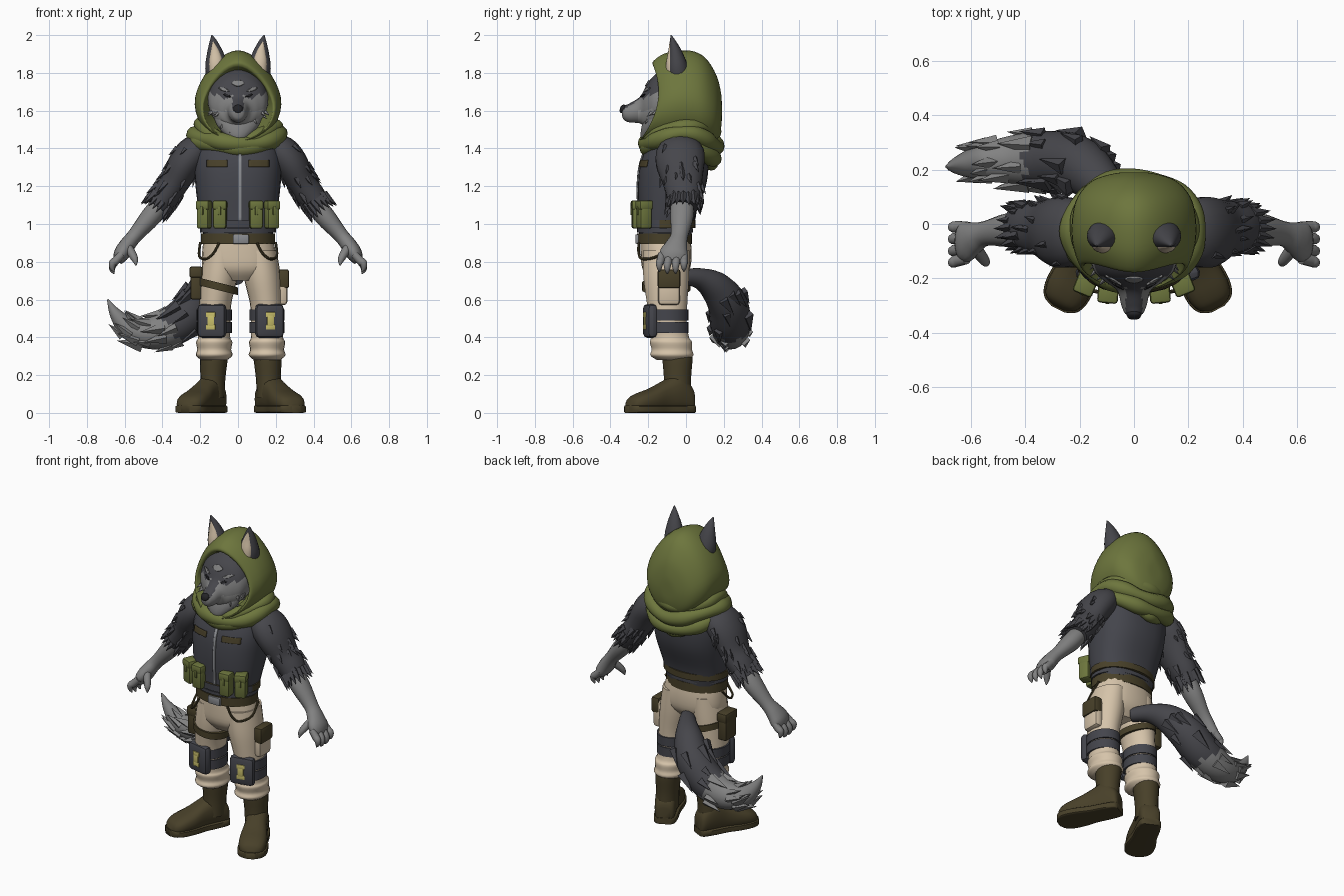
import bpy, bmesh, random
from math import sin, cos, pi, radians, copysign
from mathutils import Vector, Matrix
from mathutils.bvhtree import BVHTree

random.seed(4)
if "Cube" in bpy.data.objects:
    bpy.data.objects.remove(bpy.data.objects["Cube"])

X, Y, Z = Vector((1, 0, 0)), Vector((0, 1, 0)), Vector((0, 0, 1))
FLAT, UPRIGHT = (X, Y), (X, Z)


def material(name, shade):
    linear = [((int(shade[i:i + 2], 16) / 255 + .055) / 1.055) ** 2.4 for i in (0, 2, 4)]
    mat = bpy.data.materials.new(name)
    mat.use_nodes = True
    mat.diffuse_color = (*linear, 1)
    mat.node_tree.nodes["Principled BSDF"].inputs["Base Color"].default_value = (*linear, 1)
    return mat


green = material("olive green", "6D763D")
charcoal = material("charcoal fur", "46464B")
vest_grey = material("slate cloth", "44454C")
grey = material("mid grey fur", "828282")
pale = material("pale grey fur", "969695")
brown = material("dark brown leather", "484029")
beige = material("beige cloth", "D6C4AA")
yellow = material("dull yellow", "C8BE6A")
black = material("near black", "232326")
steel = material("steel", "8A8C90")


def finish(name, bm, mats, rule=None):
    """Turn a bmesh into a smooth shaded object, colouring faces by a rule."""
    bmesh.ops.recalc_face_normals(bm, faces=bm.faces)
    bm.normal_update()
    if rule:
        for face in bm.faces:
            face.material_index = rule(face.calc_center_median(), face.normal)
    mesh = bpy.data.meshes.new(name)
    bm.to_mesh(mesh)
    bm.free()
    for mat in mats if isinstance(mats, list) else [mats]:
        mesh.materials.append(mat)
    mesh.polygons.foreach_set("use_smooth", [True] * len(mesh.polygons))
    mesh.set_sharp_from_angle(angle=radians(42))
    obj = bpy.data.objects.new(name, mesh)
    bpy.context.collection.objects.link(obj)
    return obj


def spline(stations, steps, closed):
    pts = [Vector(s if len(s) == 5 else (*s, s[3])) for s in stations]
    n = len(pts)
    at = lambda i: pts[i % n] if closed else pts[min(max(i, 0), n - 1)]
    out = []
    for i in range(n if closed else n - 1):
        a, b, c, d = (at(i + k) for k in (-1, 0, 1, 2))
        for k in range(steps):
            t = k / steps
            out.append((b * 2 + (c - a) * t + (a * 2 - b * 5 + c * 4 - d) * t * t
                        + (b * 3 - a - c * 3 + d) * t ** 3) * .5)
    return out if closed else out + [pts[-1]]


def loft(name, stations, mats, frame=None, ref=Y, sides=18, steps=4, closed=False,
         power=2, egg=0, rule=None, warp=None):
    """Skin rings of (x, y, z, width, depth); returns the object and its rings."""
    pts = spline(stations, steps, closed)
    n = len(pts)
    bm = bmesh.new()
    rings, info = [], []
    rnd = lambda f: copysign(abs(f) ** (2 / power), f)
    for i, q in enumerate(pts):
        nxt, prv = (pts[(i + k) % n] if closed else pts[min(max(i + k, 0), n - 1)] for k in (1, -1))
        tangent = (Vector(nxt[:3]) - Vector(prv[:3])).normalized()
        u = ref.cross(tangent).normalized()
        u, v = frame or (u, tangent.cross(u))
        mid = Vector(q[:3])
        ring = []
        for k in range(sides):
            c, s = rnd(cos(2 * pi * k / sides)), rnd(sin(2 * pi * k / sides))
            co = mid + u * max(q[3], .002) * c * (1 - egg * s) + v * max(q[4], .002) * s
            ring.append(bm.verts.new(warp(co) if warp else co))
        rings.append(ring)
        info.append((warp(mid) if warp else mid, [vert.co.copy() for vert in ring]))
    for i in range(n if closed else n - 1):
        a, b = rings[i], rings[(i + 1) % n]
        for k in range(sides):
            m = (k + 1) % sides
            bm.faces.new((a[k], a[m], b[m], b[k]))
    if not closed:
        bm.faces.new(rings[0])
        bm.faces.new(rings[-1])
    return finish(name, bm, mats, rule), info


def fur(name, info, lo, hi, count, length, mats, rule=None, keep=None, lift=.35):
    """Scatter pointed tufts over a lofted part, swept along its path."""
    bm = bmesh.new()
    for _ in range(count):
        i = min(int(random.uniform(lo, hi) * len(info)), len(info) - 2)
        mid, ring = info[i]
        p = random.choice(ring)
        if keep and not keep(p):
            continue
        d = ((info[i + 1][0] - mid).normalized() + (p - mid).normalized() * lift).normalized()
        size = length * random.uniform(.7, 1.2)
        place = Matrix.Translation(p + d * size * .2) @ d.to_track_quat('Z', 'Y').to_matrix().to_4x4()
        bmesh.ops.create_cone(bm, cap_ends=True, segments=4, radius1=size * .27, radius2=0,
                              depth=size, matrix=place)
    return finish(name, bm, mats, rule)


def box(name, size, at, mat, yaw=0, warp=None, bevel=.012):
    bm = bmesh.new()
    bmesh.ops.create_cube(bm, size=1)
    bmesh.ops.scale(bm, vec=size, verts=bm.verts)
    bmesh.ops.bevel(bm, geom=bm.edges[:], offset=bevel, segments=2, affect='EDGES', profile=.5)
    turn = Matrix.Rotation(radians(yaw), 3, 'Z')
    for vert in bm.verts:
        co = turn @ vert.co + Vector(at)
        vert.co = warp(co) if warp else co
    return finish(name, bm, mat)


def band(name, x, y, low, high, a, b, mats, warp=None, rule=None):
    return loft(name, [(x, y, low, a, b), (x, y, high, a, b)], mats, FLAT, steps=1, sides=28,
                warp=warp, rule=rule)


def plate(name, target, x, z, w, h, mat, rounding=0, slant=0):
    """Thin plate wrapped on the front of a part."""
    src = bmesh.new()
    src.from_mesh(target.data)
    tree = BVHTree.FromBMesh(src)
    bm = bmesh.new()
    bmesh.ops.create_grid(bm, x_segments=8, y_segments=8, size=1)
    for vert in bm.verts:
        gx, gy = vert.co.x, vert.co.y
        px = x + w / 2 * gx * (1 - rounding * gy * gy) ** .5
        pz = z + h / 2 * gy * (1 - rounding * gx * gx) ** .5 + slant * (px - x)
        hit = tree.ray_cast(Vector((px, -2, pz)), Y)[0]
        vert.co = (px, hit.y - .003, pz)
    src.free()
    obj = finish(name, bm, mat)
    thick = obj.modifiers.new("thickness", 'SOLIDIFY')
    thick.thickness, thick.offset = .008, 0
    return obj


# Torso, hips and belts
vest, _ = loft("vest", [(0, -.11, .94, .183, .138), (0, -.1, 1.05, .205, .15), (0, -.075, 1.2, .225, .18),
                        (0, -.06, 1.33, .23, .18), (0, -.04, 1.44, .2, .15), (0, -.03, 1.5, .12, .12)],
               vest_grey, FLAT, sides=28, power=2.4)
loft("hips", [(0, -.11, .95, .175, .13), (.005, -.105, .85, .195, .135), (.01, -.105, .76, .19, .125),
              (.01, -.105, .7, .1, .08)], beige, FLAT, sides=24, power=2.3)
band("belt", 0, -.113, .895, .95, .196, .146, brown)
band("vest_hem", 0, -.112, .955, .975, .2, .148, vest_grey)
band("webbing", 0, -.106, .98, 1.02, .208, .157, [brown, vest_grey], rule=lambda c, n: int(c.y < -.14))
box("buckle", (.085, .02, .05), (.015, -.258, .92), steel, bevel=.006)
plate("zipper", vest, .01, 1.18, .016, .38, steel)
for x in (-.11, .11):
    plate("chest_patch", vest, x, 1.32, .11, .035, brown)


# Hood and scarf
def rim_sweep(p):
    return p + Y * (.03 - 1.5 * (p.z - 1.7) ** 2) * min(1, max(0, -p.y * 6))


loft("hood", [(0, -.06, 1.64, .14, .15), (0, -.155, 1.635, .175, .19), (0, -.175, 1.64, .186, .2),
              (0, -.16, 1.65, .203, .215), (0, -.08, 1.665, .224, .243), (0, .02, 1.67, .225, .248),
              (0, .1, 1.65, .205, .232), (0, .16, 1.615, .15, .175), (0, .186, 1.6, .07, .09),
              (0, .19, 1.6, .01, .01)], green, UPRIGHT, sides=36, egg=.18, power=1.83, warp=rim_sweep)
loft("neck_cloth", [(0, 0, 1.36, .2, .15), (0, .01, 1.45, .24, .15), (0, .02, 1.53, .19, .13)],
     green, FLAT, sides=24)
for z, rx, ry, r, front, back in ((1.52, .2, .17, .038, .085, .03), (1.475, .225, .185, .044, .055, .06),
                                  (1.43, .225, .175, .042, .02, .095), (1.38, .15, .16, .03, 0, .06)):
    ring = []
    for k in range(16):
        t = 2 * pi * k / 16
        drop = (front if sin(t) < 0 else back) * sin(t) ** 2
        ring.append((rx * cos(t), -.025 + ry * sin(t), z - drop + .008 * sin(3 * t + z * 90),
                     r + .006 * sin(5 * t + z * 50)))
    loft("scarf_fold", ring, green, ref=Z, sides=12, closed=True)


# Head
def face_rule(c, n):
    side = abs(c.x)
    if c.z > 1.7 or (side < .03 and n.z > .4) or c.z > 1.66 + .5 * abs(side - .07):
        return 0
    return 2 if c.z < 1.6 and c.y > -.25 else 1


head, head_info = loft("head", [(0, .08, 1.67, .07, .07), (0, 0, 1.67, .14, .15), (0, -.1, 1.66, .16, .165),
                                (0, -.17, 1.64, .148, .145), (0, -.21, 1.62, .108, .112),
                                (0, -.245, 1.603, .062, .07), (0, -.3, 1.588, .046, .05),
                                (0, -.33, 1.588, .032, .035), (0, -.34, 1.59, .01, .01)],
                       [charcoal, grey, pale], UPRIGHT, sides=36, steps=6, rule=face_rule)
loft("nose", [(0, -.315, 1.612, .012), (0, -.33, 1.612, .027, .021), (0, -.347, 1.604, .02, .015),
              (0, -.351, 1.6, .004)], black, UPRIGHT, sides=12)
loft("chin_ruff", [(0, -.14, 1.6, .14, .07), (0, -.17, 1.52, .11, .065), (0, -.2, 1.46, .055, .04),
                   (0, -.215, 1.42, .004)], grey, FLAT)
fur("cheek_fur", head_info, .3, .5, 80, .055, grey, keep=lambda p: p.z < 1.6, lift=.9)
plate("brow_patch", head, 0, 1.745, .065, .032, grey, .6)
for s in (-1, 1):
    plate("eye", head, s * .058, 1.68, .042, .014, black, .8, s * .35)
    plate("brow_mark", head, s * .075, 1.712, .06, .018, grey, .8, s * .3)


# Tail
def tail_rule(c, n):
    return int(c.x < -.4 + .75 * (.53 - c.z) + .025 * sin(70 * c.y))


tail, tail_info = loft("tail", [(0, -.02, .72, .04), (-.06, .07, .712, .055), (-.13, .155, .665, .085),
                                (-.21, .22, .575, .105), (-.32, .235, .475, .107), (-.45, .235, .425, .09),
                                (-.57, .225, .445, .062), (-.645, .215, .52, .034), (-.69, .21, .6, .004)],
                       [charcoal, grey], sides=22, steps=6, rule=tail_rule)
fur("tail_fur", tail_info, .3, .8, 42, .12, [charcoal, grey], tail_rule, lift=.12)

# Holster and pocket, one on each thigh
band("thigh_strap", -.105, -.105, .65, .69, .106, .128, brown,
     warp=lambda p: p - Z * .25 * (p.x + .105))
box("holster", (.06, .11, .16), (-.222, -.1, .68), brown)
box("holster_flap", (.07, .12, .06), (-.222, -.1, .745), brown)
box("thigh_pocket", (.06, .115, .18), (.232, -.09, .66), beige, bevel=.02)
box("pocket_pouch", (.055, .12, .1), (.243, -.09, .71), brown)

for s, tag in ((1, "left"), (-1, "right")):
    def side(p):
        return Vector((p.x * s, p.y, p.z))

    def leg_side(p):
        return Vector((p.x * s + .014, p.y, p.z))

    def foot_side(p):
        return leg_side(Matrix.Rotation(radians(27), 3, 'Z') @ p + Vector((.157, -.045, .005)))

    # Ears
    loft("ear_" + tag, [(.1, -.035, 1.75, .06, .06), (.112, -.045, 1.83, .062, .055),
                        (.121, -.055, 1.9, .045, .038), (.13, -.068, 1.96, .023, .018),
                        (.138, -.08, 2, .003)], charcoal, warp=side)
    loft("inner_ear_" + tag, [(.11, -.075, 1.78, .038, .03), (.116, -.079, 1.85, .038, .027),
                              (.122, -.08, 1.91, .024, .015), (.132, -.084, 1.965, .003)], beige, warp=side)

    # Furry sleeve, forearm and hand
    _, arm = loft("upper_arm_" + tag, [(.16, -.03, 1.42, .06, .09), (.225, -.03, 1.385, .088, .125),
                                       (.28, -.03, 1.32, .09, .13), (.335, -.018, 1.22, .076, .105),
                                       (.385, -.012, 1.15, .076, .092), (.43, -.015, 1.09, .064, .08)],
                  charcoal, warp=side)
    fur("shoulder_fur_" + tag, arm, .3, .6, 14, .06, charcoal)
    fur("sleeve_fur_" + tag, arm, .6, .9, 16, .07, charcoal)
    fur("cuff_fur_" + tag, arm, .88, 1, 36, .08, charcoal, lift=.25)
    loft("forearm_" + tag, [(.39, -.02, 1.13, .05, .06), (.46, -.022, 1.04, .054, .062), (.545, -.035, .94, .04, .046),
                            (.585, -.05, .89, .042, .058), (.617, -.065, .84, .042, .076),
                            (.637, -.068, .8, .025, .06)], grey, warp=side)
    for y in (-.128, -.09, -.05, -.01):
        drop = abs(y + .07) * .3
        loft("finger_" + tag, [(.615, y, .84, .02), (.648, y * 1.05, .805, .022), (.664, y * 1.1, .775 + drop, .02),
                               (.665, y * 1.1, .75 + drop, .014), (.655, y * 1.1, .73 + drop, .003)],
             grey, sides=10, warp=side)
    loft("thumb_" + tag, [(.585, -.085, .88, .024), (.56, -.12, .84, .022), (.545, -.14, .81, .017),
                          (.54, -.15, .78, .003)], grey, sides=10, warp=side)

    # Trouser leg with bunched cuff
    loft("trouser_leg_" + tag, [(.1, -.105, .86, .09, .125), (.115, -.105, .72, .098, .122),
                                (.135, -.1, .58, .086, .108), (.14, -.095, .48, .086, .1), (.14, -.085, .4, .085, .102),
                                (.14, -.08, .375, .096, .113), (.14, -.075, .335, .09, .108),
                                (.14, -.075, .305, .097, .115), (.14, -.07, .28, .07, .085)],
         beige, FLAT, sides=22, warp=leg_side)

    # Knee pad
    for z in (.452, .518):
        band("knee_strap_" + tag, .14, -.095, z - .029, z + .029, .093, .108, vest_grey, leg_side)
    box("knee_pad_" + tag, (.155, .055, .18), (.152, -.19, .487), vest_grey, 12, leg_side, .025)
    for dz, w in ((0, .036), (.033, .05), (-.033, .05)):
        box("knee_badge_" + tag, (w, .008, .026 if dz else .06), (.158, -.219, .487 + dz), yellow, 12, leg_side, .002)

    # Boot
    loft("boot_shaft_" + tag, [(.15, -.045, .08, .065, .075), (.147, -.045, .18, .066, .073),
                               (.143, -.045, .27, .073, .08), (.14, -.045, .3, .074, .08)],
         brown, FLAT, warp=leg_side)
    shape = [(.085, .1, .04), (.068, .14, .058), (0, .2, .066), (-.08, .165, .068), (-.16, .125, .08),
             (-.23, .1, .08), (-.275, .075, .062), (-.295, .04, .025)]
    loft("boot_foot_" + tag, [(0, y, h / 2, w, h / 2) for y, h, w in shape], brown, UPRIGHT,
         power=2.6, warp=foot_side)
    loft("boot_sole_" + tag, [(0, y * 1.02, .015, w * 1.08, .02) for y, h, w in shape], brown, UPRIGHT,
         power=7, sides=20, warp=foot_side)

    # Belt pouches and hip chain
    for x, y, yaw in ((.095, -.252, 5), (.178, -.222, 22)):
        box("pouch_" + tag, (.07, .07, .14), (x, y, 1.045), green, yaw, side, .014)
        box("pouch_flap_" + tag, (.076, .078, .05), (x, y, 1.1), green, yaw, side, .012)
        box("pouch_tab_" + tag, (.016, .084, .045), (x, y, 1.07), green, yaw, side, .004)
    loft("hip_chain_" + tag, [(.1, -.25, .9, .007), (.13, -.25, .845, .007), (.17, -.23, .815, .007),
                              (.205, -.15, .83, .007), (.2, -.08, .9, .007)], brown, ref=Z, sides=8, warp=side)
